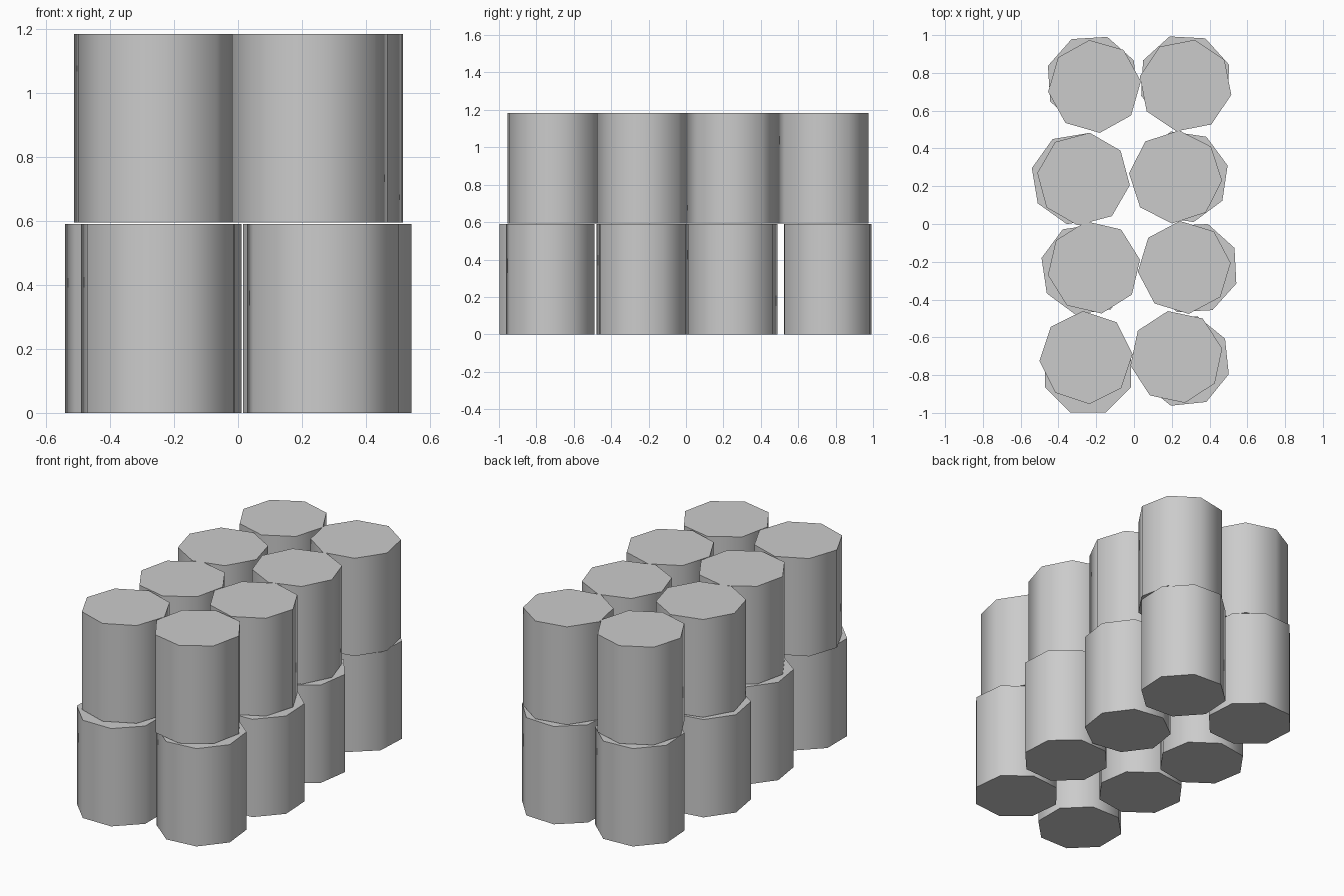
import bpy
from math import radians

if "Cube" in bpy.data.objects:
    bpy.data.objects.remove(bpy.data.objects["Cube"])

RADIUS, HEIGHT, GAP = 0.247, 0.59, 0.004

# Each drum: x, y, rotation in degrees; rows run back to front, left then right
LOWER = [(-0.222, 0.757, 26), (0.271, 0.76, 19.5),
         (-0.30, 0.24, 32), (0.256, 0.25, 14),
         (-0.25, -0.24, 31), (0.309, -0.233, 25.5),
         (-0.243, -0.769, 22.5), (0.265, -0.725, 28.5)]
UPPER = [(-0.209, 0.728, 6.5), (0.273, 0.733, 33.5),
         (-0.267, 0.238, 37.5), (0.22, 0.249, 40.5),
         (-0.212, -0.23, 9.5), (0.266, -0.23, 5.5),
         (-0.254, -0.707, 4), (0.224, -0.704, 10.5)]


def drum(name, x, y, angle, base):
    # Octagonal drum with rounded shading and crisp caps
    bpy.ops.mesh.primitive_cylinder_add(
        vertices=8, radius=RADIUS, depth=HEIGHT,
        location=(x, y, base + HEIGHT / 2),
        rotation=(0, 0, radians(angle)))
    ob = bpy.context.object
    ob.name = name
    bpy.ops.object.shade_smooth_by_angle(angle=radians(50))


# Two stacked layers of slightly jittered drums
for layer, items, base in (("lower", LOWER, 0), ("upper", UPPER, HEIGHT + GAP)):
    for i, (x, y, a) in enumerate(items):
        side = "left" if i % 2 == 0 else "right"
        drum(f"{layer}_drum_{side}_{i // 2 + 1}", x, y, a, base)
